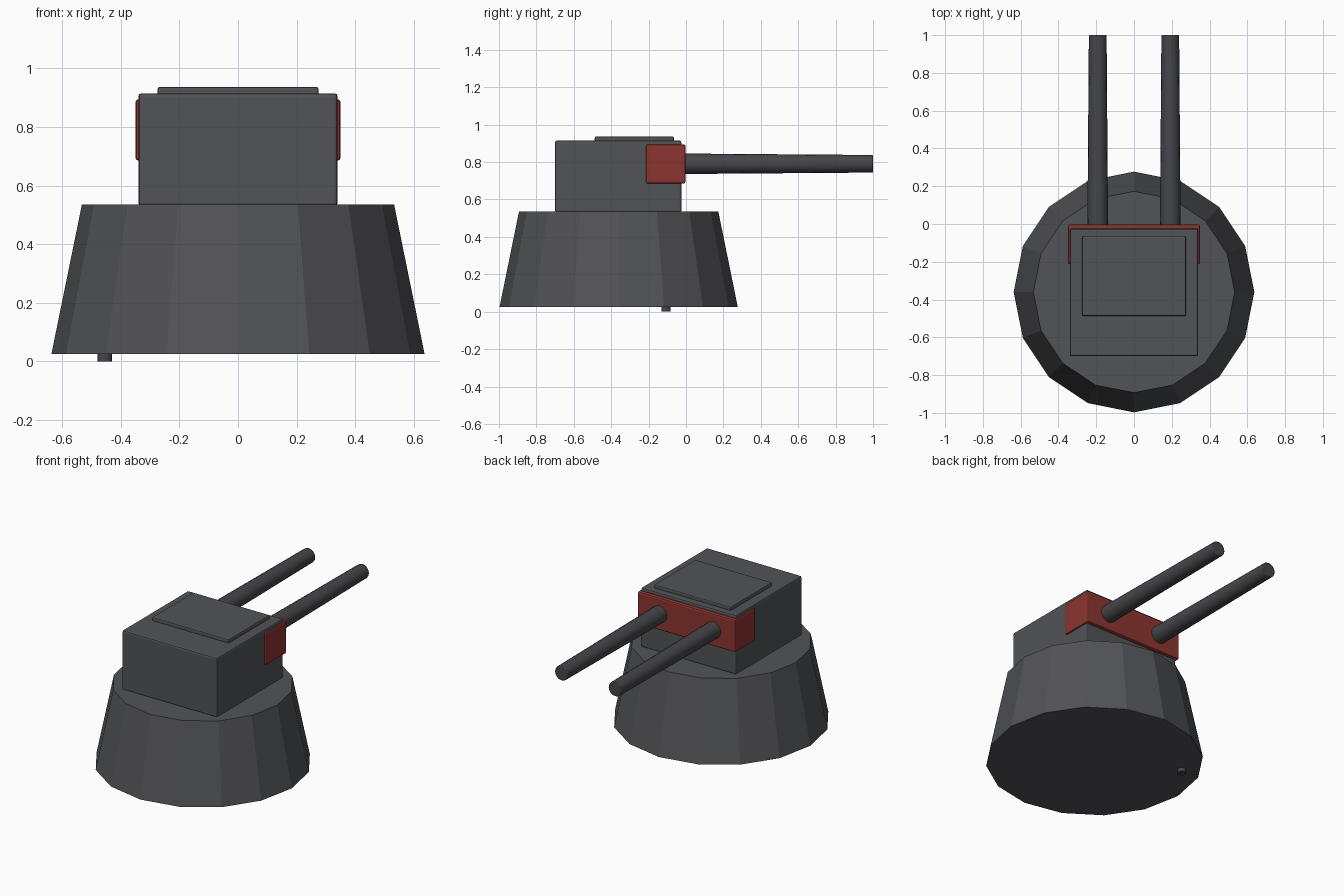
import bpy
import math

if "Cube" in bpy.data.objects:
    bpy.data.objects.remove(bpy.data.objects["Cube"])


def material(name, rgb):
    m = bpy.data.materials.new(name)
    m.diffuse_color = (*rgb, 1)
    m.use_nodes = True
    m.node_tree.nodes["Principled BSDF"].inputs["Base Color"].default_value = m.diffuse_color
    return m


GUNMETAL = material("dark_gunmetal", (0.085, 0.087, 0.095))
BARREL = material("barrel_steel", (0.06, 0.061, 0.07))
RED = material("red_paint", (0.27, 0.035, 0.03))


def finish(name, mat):
    o = bpy.context.object
    o.name = name
    o.data.materials.append(mat)
    return o


def bevel(o, width, segments=2):
    b = o.modifiers.new("edge_round", 'BEVEL')
    b.width = width
    b.segments = segments
    b.limit_method = 'ANGLE'
    b.angle_limit = math.radians(50)


def box(name, x, y, z, mat, width):
    """Rounded box from (min, max) ranges."""
    bpy.ops.mesh.primitive_cube_add(size=1, location=[sum(r) / 2 for r in (x, y, z)])
    o = bpy.context.object
    o.scale = [r[1] - r[0] for r in (x, y, z)]
    bpy.ops.object.transform_apply(location=False, rotation=False, scale=True)
    bevel(o, width)
    return finish(name, mat)


# Tapered 16-sided pedestal, flat shaded
bpy.ops.mesh.primitive_cone_add(vertices=16, radius1=0.637, radius2=0.533,
                                depth=0.51, location=(0, -0.36, 0.28))
finish("pedestal", GUNMETAL)

# Small foot under the pedestal
bpy.ops.mesh.primitive_cylinder_add(vertices=12, radius=0.025, depth=0.03,
                                    location=(-0.455, -0.107, 0.015))
finish("underside_peg", BARREL)

# Gun house, roof hatch and red mantlet across the muzzle side
box("gun_house", (-0.34, 0.34), (-0.70, -0.025), (0.53, 0.915), GUNMETAL, 0.01)
box("roof_hatch", (-0.275, 0.275), (-0.488, -0.065), (0.90, 0.937), GUNMETAL, 0.008)
box("mantlet", (-0.35, 0.35), (-0.213, -0.003), (0.685, 0.895), RED, 0.01)

# Twin tapered barrels
for side, label in ((-1, "left"), (1, "right")):
    bpy.ops.mesh.primitive_cone_add(vertices=16, radius1=0.055, radius2=0.047,
                                    depth=1.05, location=(side * 0.192, 0.475, 0.791),
                                    rotation=(-math.pi / 2, 0, 0))
    bpy.ops.object.shade_smooth_by_angle(angle=math.radians(30))
    bevel(finish(label + "_barrel", BARREL), 0.005)
